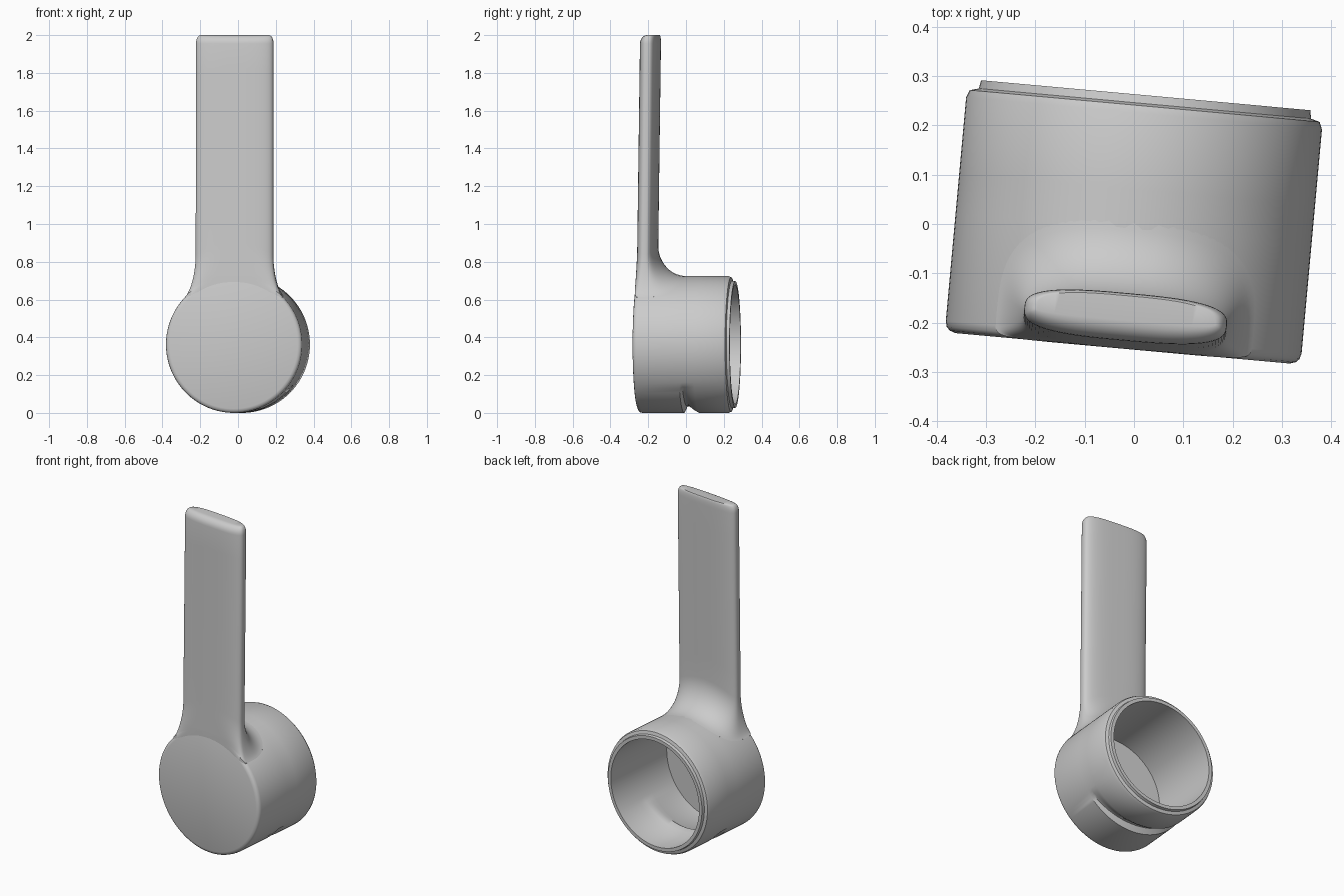
import bpy, bmesh, math

cube = bpy.data.objects.get("Cube")
if cube:
    bpy.data.objects.remove(cube, do_unlink=True)

TURN = math.radians(-5.2)   # whole piece is turned slightly about z
R = 0.362                   # cup radius, also the height of its axis
FRONT = -0.253              # front plane of the cup
TOP = 2.0

grey = bpy.data.materials.new("plain_grey")
grey.use_nodes = True
colour = (0.6, 0.6, 0.6, 1)
grey.diffuse_color = colour
grey.node_tree.nodes["Principled BSDF"].inputs["Base Color"].default_value = colour


def finish(bm, name):
    """Turn a bmesh into a smooth, coloured object."""
    bmesh.ops.remove_doubles(bm, verts=bm.verts, dist=1e-5)
    bmesh.ops.recalc_face_normals(bm, faces=bm.faces)
    mesh = bpy.data.meshes.new(name)
    bm.to_mesh(mesh)
    bm.free()
    mesh.materials.append(grey)
    ob = bpy.data.objects.new(name, mesh)
    bpy.context.collection.objects.link(ob)
    ob.rotation_euler.z = TURN
    bpy.ops.object.select_all(action='DESELECT')
    ob.select_set(True)
    bpy.context.view_layer.objects.active = ob
    bpy.ops.object.shade_smooth_by_angle(angle=math.radians(35))
    return ob


def bridge(bm, rings):
    """Skin a list of closed vertex rings."""
    for a, b in zip(rings, rings[1:]):
        for i in range(len(a)):
            j = (i + 1) % len(a)
            bm.faces.new((a[i], a[j], b[j], b[i]))


# Cup: turned profile of (radius, depth, dent); the dent only acts underneath
def make_cup(n=128):
    outer = [(0.340, FRONT, 0), (0.352, -0.249, 0), (0.359, -0.242, 0), (R, -0.23, 0),
             (R, -0.01, 0), (R, 0.005, 0.035), (R, 0.02, 0.035), (R, 0.045, 0.015),
             (R, 0.07, 0), (R, 0.225, 0), (0.356, 0.24, 0), (0.338, 0.245, 0),
             (0.335, 0.262, 0)]
    inner = [(0.315, 0.262, 0), (0.315, 0.09, 0), (0.315, 0.05, 0.018),
             (0.315, 0.01, 0.024), (0.315, -0.03, 0), (0.315, -0.21, 0)]
    bm = bmesh.new()
    rings = []
    for r, y, dent in outer + inner:
        ring = []
        for i in range(n):
            a = 2 * math.pi * i / n - math.pi      # zero points straight down
            fade = max(0, math.cos(a * 1.7)) ** 0.7 if abs(a) < 0.92 else 0
            q = r - dent * fade
            ring.append(bm.verts.new((q * math.sin(a), y, R - q * math.cos(a))))
        rings.append(ring)
    bridge(bm, rings)
    bm.faces.new(rings[0])      # front disc
    bm.faces.new(rings[-1])     # inner floor
    return finish(bm, "cup")


# Handle: flattened oval blade whose root flares over the cup
def make_handle(n=72, half_width=0.206, half_depth=0.048):
    flare_h, flare_x, flare_y = 0.18, 0.055, 0.16
    bm = bmesh.new()
    rings = []

    def cup_top(x):
        return R + math.sqrt(max(0, R * R - x * x))

    def add_ring(spread, height, inset=0.0, blend=0.0, square=3.0):
        """spread 0..1 flares the root; blend 0..1 climbs from the root to the tip."""
        ring = []
        for i in range(n):
            a = 2 * math.pi * i / n
            c, s = math.cos(a), math.sin(a)
            u = math.copysign(abs(c) ** (2 / 3), c)
            rear = s > 0
            e = 3.0 if rear else square
            v = max(0, 1 - abs(u) ** e) ** (1 / e)
            x = u * (half_width + flare_x * spread - 0.6 * inset)
            z = (cup_top(x) + height) * (1 - blend) + (TOP + height) * blend
            lean = 0.017 * max(0, z - 2 * R) / (TOP - 2 * R)
            y = FRONT + half_depth + lean
            if rear:
                y += v * (half_depth + flare_y * spread - 0.15 * inset)
            else:
                y -= v * (half_depth + 0.0007 - inset)
            ring.append(bm.verts.new((x, y, z)))
        rings.append(ring)

    add_ring(1, -0.03, square=8)                       # root sunk in the wall
    steps = 14
    for k in range(steps + 1):                         # rounded flare
        t = math.pi / 2 * k / steps
        spread = 1 - math.sin(t)
        add_ring(spread, flare_h * (1 - math.cos(t)), square=3 + 5 * spread)
    for k in range(1, 9):                              # blade
        b = k / 8
        add_ring(0, flare_h * (1 - b) - 0.045 * b, blend=b)
    for k in range(1, 7):                              # softened tip
        t = math.pi / 2 * k / 6
        add_ring(0, -0.045 * (1 - math.sin(t)), 0.04 * (1 - math.cos(t)), 1)
    bridge(bm, rings)
    for ring in (rings[0], rings[-1]):                 # close both ends in strips
        for i in range(n // 2):
            quad = [ring[i], ring[i + 1], ring[(n - i - 1) % n], ring[(n - i) % n]]
            bm.faces.new(list(dict.fromkeys(quad)))
    return finish(bm, "handle")


make_cup()
make_handle()
